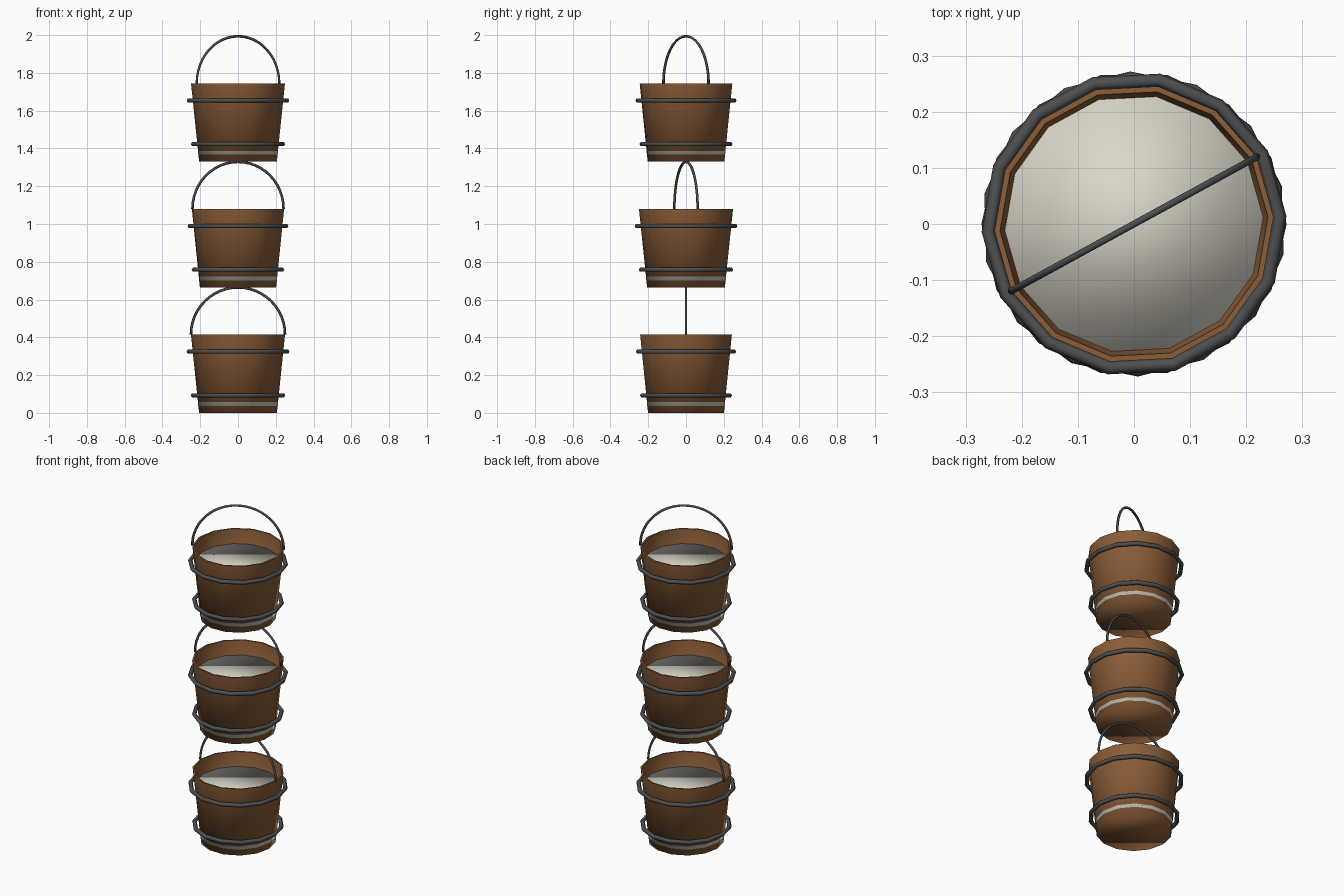
import bpy
import bmesh
from math import cos, sin, pi
from mathutils import Matrix, Vector

cube = bpy.data.objects.get("Cube")
if cube:
    bpy.data.objects.remove(cube, do_unlink=True)

SIDES = 14          # sides of every round part
HEIGHT = 0.415      # bucket height
STEP = 0.665        # distance from one bucket to the next
TURN = 0.25         # each bucket is turned a little further (radians)


def material(name, rgb, rough):
    mat = bpy.data.materials.new(name)
    mat.use_nodes = True
    mat.diffuse_color = (*rgb, 1)
    shader = mat.node_tree.nodes["Principled BSDF"]
    shader.inputs["Base Color"].default_value = (*rgb, 1)
    shader.inputs["Roughness"].default_value = rough
    return mat


WOOD = material("brown wood", (0.26, 0.11, 0.04), 0.9)
IRON = material("dark iron", (0.075, 0.077, 0.08), 0.6)
MILK = material("pale milk", (0.70, 0.67, 0.58), 0.8)


def finish(bm, name, mat, level, sharp_z=None):
    """Turn the mesh data into a smooth object on the given bucket level."""
    bmesh.ops.recalc_face_normals(bm, faces=bm.faces)
    for face in bm.faces:
        face.smooth = True
    if sharp_z is not None:
        for edge in bm.edges:
            if all(abs(v.co.z - sharp_z) < 1e-4 for v in edge.verts):
                edge.smooth = False
    mesh = bpy.data.meshes.new(name)
    bm.to_mesh(mesh)
    bm.free()
    mesh.materials.append(mat)
    obj = bpy.data.objects.new(name, mesh)
    obj.matrix_world = (Matrix.Translation((0, 0, level * STEP))
                        @ Matrix.Rotation(level * TURN, 4, 'Z'))
    bpy.context.collection.objects.link(obj)


def lathe(name, profile, mat, level, sharp_z=None):
    """Spin an (r, z) profile around z; its ends are closed by flat caps."""
    bm = bmesh.new()
    rings = [[bm.verts.new((r * cos(2 * pi * i / SIDES), r * sin(2 * pi * i / SIDES), z))
              for i in range(SIDES)] for r, z in profile]
    for a, b in zip(rings, rings[1:]):
        for i in range(SIDES):
            j = (i + 1) % SIDES
            bm.faces.new((a[i], a[j], b[j], b[i]))
    bm.faces.new(rings[0])
    bm.faces.new(rings[-1])
    finish(bm, name, mat, level, sharp_z)


def torus(name, radius, tube, z, segments, mat, level, upright=False):
    """Full flat hoop, or an upright half hoop with capped ends."""
    bm = bmesh.new()
    arc = pi if upright else 2 * pi
    rings = []
    for i in range(segments + 1 if upright else segments):
        a = arc * i / segments
        ring = []
        for k in range(6):
            t = 2 * pi * k / 6
            r, off = radius + tube * cos(t), tube * sin(t)
            if upright:
                co = Vector((r * cos(a), off, z + r * sin(a)))
            else:
                co = Vector((r * cos(a), r * sin(a), z + off))
            ring.append(bm.verts.new(co))
        rings.append(ring)
    pairs = list(zip(rings, rings[1:]))
    if upright:
        bm.faces.new(rings[0])
        bm.faces.new(rings[-1])
    else:
        pairs.append((rings[-1], rings[0]))
    for a, b in pairs:
        for k in range(6):
            m = (k + 1) % 6
            bm.faces.new((a[k], a[m], b[m], b[k]))
    finish(bm, name, mat, level)


for level, place in enumerate(("lower", "middle", "upper")):
    # Tapered wooden body with a thin wall and a floor
    lathe(f"{place}_bucket_body",
          [(0, 0.0)][1:] + [(0.206, 0), (0.249, HEIGHT), (0.239, HEIGHT), (0.2, 0.03)],
          WOOD, level, sharp_z=HEIGHT)
    # Filling, whose foot just shows as a thin line through the wall
    lathe(f"{place}_bucket_filling", [(0.2105, 0.037), (0.231, 0.33)], MILK, level)
    # Two iron hoops standing slightly off the wood
    torus(f"{place}_bucket_top_hoop", 0.26, 0.012, 0.324, SIDES, IRON, level)
    torus(f"{place}_bucket_bottom_hoop", 0.238, 0.012, 0.093, SIDES, IRON, level)
    # Half round carrying handle
    torus(f"{place}_bucket_handle", 0.249, 0.007, HEIGHT, 24, IRON, level, upright=True)
